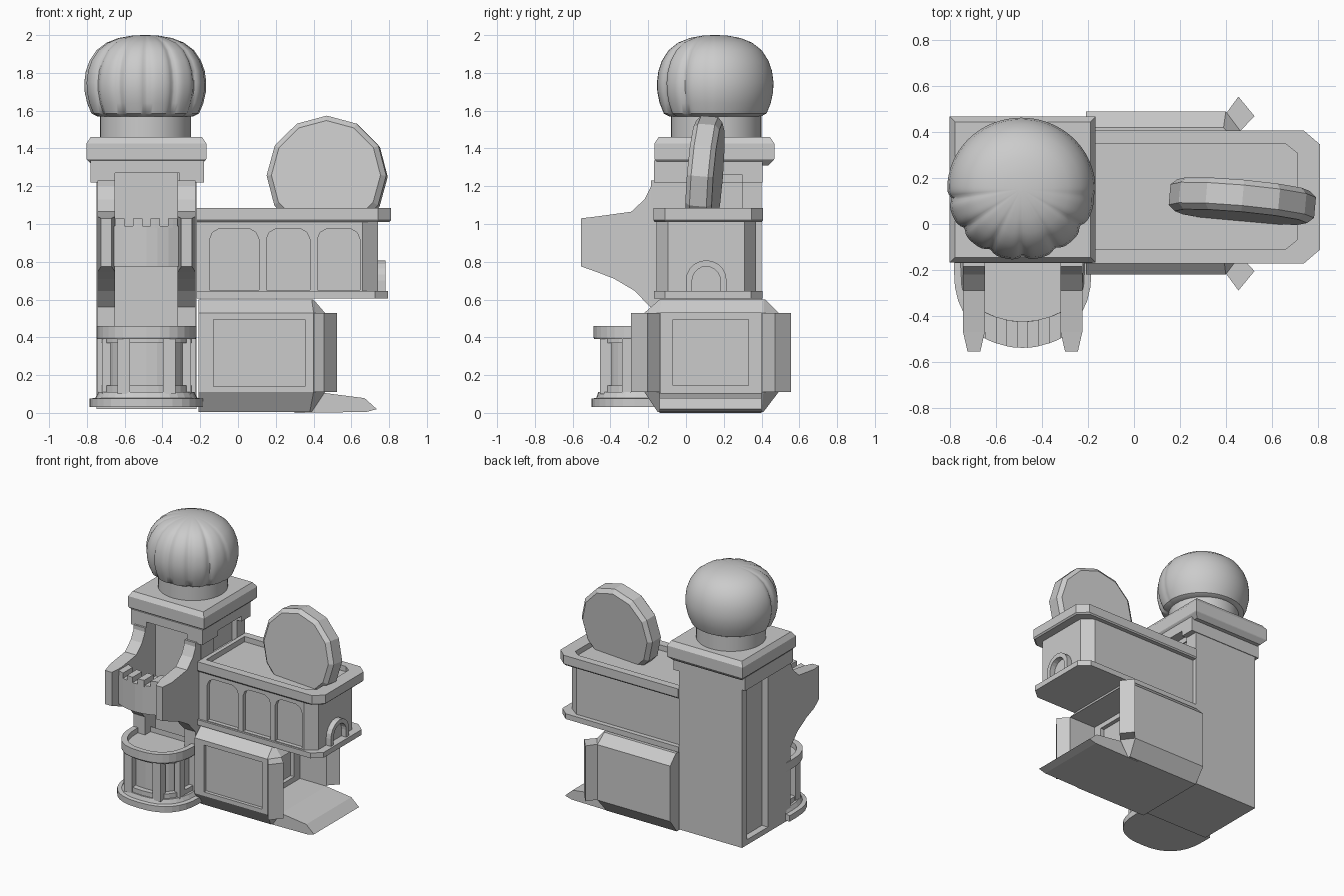
import bpy, bmesh, math
from math import sin, cos, pi

if "Cube" in bpy.data.objects:
    bpy.data.objects.remove(bpy.data.objects["Cube"])


def loft(name, rings, smooth=False):
    """Skin a stack of equal-length point rings and cap both ends."""
    bm = bmesh.new()
    vs = [[bm.verts.new(p) for p in r] for r in rings]
    n = len(rings[0])
    for a, b in zip(vs, vs[1:]):
        for i in range(n):
            j = (i + 1) % n
            bm.faces.new((a[i], a[j], b[j], b[i]))
    bm.faces.new(vs[0])
    bm.faces.new(vs[-1])
    bmesh.ops.recalc_face_normals(bm, faces=bm.faces)
    me = bpy.data.meshes.new(name)
    bm.to_mesh(me)
    bm.free()
    ob = bpy.data.objects.new(name, me)
    bpy.context.collection.objects.link(ob)
    bpy.ops.object.select_all(action='DESELECT')
    bpy.context.view_layer.objects.active = ob
    ob.select_set(True)
    if smooth:
        bpy.ops.object.shade_smooth_by_angle(angle=math.radians(40))
    return ob


def flat(pts, z):
    return [(x, y, z) for x, y in pts]


def prism(name, pts, a, b, axis='z'):
    put = {'z': lambda p, t: (p[0], p[1], t),
           'y': lambda p, t: (p[0], t, p[1]),
           'x': lambda p, t: (t, p[0], p[1])}[axis]
    return loft(name, [[put(p, t) for p in pts] for t in (a, b)])


def rect(x0, x1, y0, y1):
    return [(x0, y0), (x1, y0), (x1, y1), (x0, y1)]


def box(name, x0, x1, y0, y1, z0, z1):
    return prism(name, rect(x0, x1, y0, y1), z0, z1)


def cut(ob, cutter):
    m = ob.modifiers.new("recess", 'BOOLEAN')
    m.operation, m.object, m.solver = 'DIFFERENCE', cutter, 'EXACT'
    bpy.context.view_layer.objects.active = ob
    bpy.ops.object.modifier_apply(modifier=m.name)
    bpy.data.objects.remove(cutter)


def end_cham(x0, x1, y0, y1, cx, cy):
    """Rectangle with its two +x corners chamfered."""
    return [(x0, y0), (x1 - cx, y0), (x1, y0 + cy),
            (x1, y1 - cy), (x1 - cx, y1), (x0, y1)]


TX, TY = -0.485, 0.15  # tower axis

# ---- Tower shaft and header
shaft = box("tower_shaft", -0.75, -0.22, -0.13, 0.40, 0.02, 1.33)
cut(shaft, box("c", -0.80, -0.70, 0.09, 0.34, 0.06, 1.25))
cut(shaft, box("c", -0.65, -0.32, -0.20, -0.06, 0.40, 1.27))
cut(shaft, box("c", -0.26, -0.10, 0.02, 0.30, 1.06, 1.26))
for i, x in enumerate((-0.78, -0.32)):
    box(f"tower_header_{i}", x, x + 0.14, -0.17, 0.41, 1.22, 1.33) if i == 0 else None
header = box("tower_header", -0.78, -0.18, -0.17, 0.405, 1.22, 1.335)
cut(header, box("c", -0.65, -0.31, -0.30, -0.06, 1.10, 1.27))
bpy.data.objects.remove(bpy.data.objects["tower_header_0"])
cut(header, box("c", -0.25, -0.10, 0.02, 0.30, 1.10, 1.26))
for i, x in enumerate((-0.745, -0.32)):
    box(f"front_pilaster_{i}", x, x + 0.095, -0.185, -0.12, 0.03, 1.23)

# ---- Tower cap, neck and pleated dome
loft("tower_cap", [flat(rect(TX - a, TX + a, TY - a, TY + a), z) for a, z in
                   ((0.285, 1.31), (0.315, 1.34), (0.318, 1.345), (0.318, 1.425), (0.295, 1.46))])


def circle(r, n, cx, cy):
    return [(cx + r * cos(2 * pi * i / n), cy + r * sin(2 * pi * i / n)) for i in range(n)]


loft("dome_neck", [flat(circle(0.24, 40, -0.49, TY + 0.01), z) for z in (1.45, 1.60)], True)

dome = [(0.255, 1.57), (0.285, 1.585), (0.308, 1.64), (0.321, 1.70), (0.323, 1.75), (0.315, 1.81),
        (0.295, 1.865), (0.258, 1.92), (0.205, 1.96), (0.14, 1.985), (0.07, 1.997), (0.015, 2.0)]
rings = []
for r, z in dome:
    ring = []
    for i in range(144):
        a = 2 * pi * i / 144
        front = min(1, max(0, -sin(a + 0.1) * 2.5 + 0.3))
        groove = (1 - abs(sin(6.5 * (a + 0.1)))) ** 2 * front
        rr = r * (1 - 0.065 * groove)
        ring.append((-0.491 + rr * cos(a), TY + 0.003 + 0.96 * rr * sin(a), z))
    rings.append(ring)
loft("pleated_dome", rings, True)

# ---- Balcony brackets with narrowed front ends
bracket = [(-0.12, 1.22), (-0.18, 1.21), (-0.22, 1.13), (-0.29, 1.065), (-0.47, 1.04), (-0.555, 1.03),
           (-0.555, 0.775), (-0.47, 0.745), (-0.38, 0.71), (-0.27, 0.645), (-0.19, 0.56), (-0.12, 0.55)]
for i, x in enumerate((-0.6975, -0.2725)):
    s = [[(x + d * (0.028 if y < -0.5 else 0.0475), y, z) for y, z in bracket] for d in (-1, 1)]
    loft(f"balcony_bracket_{i}", s)


# ---- Curved balcony wall, merlons and floor
def arc(x0, x1, n=6, thick=0.115):
    xs = [x0 + (x1 - x0) * i / n for i in range(n + 1)]
    f = [(x, -0.54 + 1.5 * (x - TX) ** 2) for x in xs]
    return f + [(x, y + thick) for x, y in reversed(f)]


prism("balcony_wall", arc(-0.66, -0.31), 0.80, 0.99)
prism("balcony_lip", arc(-0.66, -0.31, 6, 0.10), 0.775, 0.81)
box("balcony_floor", -0.66, -0.31, -0.45, -0.06, 0.78, 0.82)
for i in range(4):
    x = -0.65 + i * 0.0933
    prism(f"merlon_{i}", arc(x, x + 0.05, 2), 0.98, 1.03)


# ---- Rounded bay at the foot of the tower
def bay(rx, yf, yb=-0.12, n=16):
    cy = -0.19
    pts = []
    for i in range(n + 1):
        a = pi + pi * i / n
        c, s = cos(a), sin(a)
        pts.append((TX + rx * math.copysign(abs(c) ** 0.8, c), cy - (cy - yf) * abs(s) ** 0.8))
    return [(TX - rx, yb)] + pts + [(TX + rx, yb)]


loft("bay_base", [flat(bay(r, y), z) for r, y, z in
                  ((0.30, -0.50, 0.03), (0.30, -0.50, 0.075), (0.27, -0.475, 0.08), (0.255, -0.465, 0.11))])
prism("bay_core", bay(0.205, -0.415), 0.08, 0.41)
prism("bay_sill", bay(0.238, -0.455), 0.09, 0.145)
prism("bay_lintel", bay(0.238, -0.455), 0.37, 0.40)
loft("bay_parapet", [flat(bay(r, y), z) for r, y, z in
                     ((0.262, -0.485, 0.39), (0.265, -0.49, 0.40), (0.265, -0.49, 0.46),
                      (0.225, -0.45, 0.46), (0.225, -0.45, 0.42))])
for s in (-1, 1):
    for k, (dx, y, w) in enumerate(((0.12, -0.425, 0.033), (0.213, -0.31, 0.022))):
        box(f"bay_column_{k}_{s}", TX + s * dx - w, TX + s * dx + w, y - 0.03, y + 0.03, 0.10, 0.39)

# ---- Lower shop block with bevelled top and bottom, recessed panel and side niche
lower = loft("lower_block", [flat(end_cham(-0.21, *v), z) for v, z in (
    ((0.39, -0.15, 0.41, 0.01, 0.01), 0.005), ((0.46, -0.22, 0.49, 0.06, 0.08), 0.11),
    ((0.46, -0.22, 0.49, 0.06, 0.08), 0.53), ((0.40, -0.14, 0.42, 0.01, 0.01), 0.60))])
cut(lower, box("c", -0.13, 0.355, -0.30, -0.195, 0.14, 0.495))
cut(lower, box("c", 0.24, 0.60, -0.135, 0.40, 0.105, 0.53))
cut(lower, box("c", 0.21, 0.30, -0.07, 0.33, 0.145, 0.495))
post = [(0.40, -0.215), (0.455, -0.29), (0.525, -0.205), (0.46, -0.137)]
prism("niche_post_front", post, 0.11, 0.53)
prism("niche_post_back", [(x, 0.265 - y) for x, y in post], 0.11, 0.53)
prism("entrance_ramp", [(0.3, 0.0), (0.68, 0.005), (0.735, 0.02), (0.67, 0.078), (0.46, 0.105), (0.3, 0.105)],
      -0.14, 0.40, 'y')

# ---- Upper floor: slab, walls with arched windows, roof with sunken deck
prism("upper_floor_slab", end_cham(-0.22, 0.795, -0.17, 0.405, 0.07, 0.06), 0.605, 0.645)
walls = prism("upper_walls", end_cham(-0.22, 0.74, -0.155, 0.37, 0.08, 0.06), 0.63, 1.03)
for x0, x1 in ((-0.15, 0.11), (0.15, 0.38), (0.42, 0.645)):
    win = [(x0, 0.65), (x1, 0.65), (x1, 0.92), (x1 - 0.015, 0.955), (x1 - 0.05, 0.975),
           (x0 + 0.05, 0.975), (x0 + 0.015, 0.955), (x0, 0.92)]
    cut(walls, prism("c", win, -0.25, -0.125, 'y'))
loft("upper_roof", [flat(end_cham(*v), z) for v, z in (
    ((-0.22, 0.80, -0.165, 0.40, 0.07, 0.06), 1.01), ((-0.22, 0.81, -0.172, 0.407, 0.07, 0.06), 1.02),
    ((-0.22, 0.81, -0.172, 0.407, 0.07, 0.06), 1.085), ((-0.19, 0.71, -0.11, 0.35, 0.05, 0.04), 1.085),
    ((-0.19, 0.71, -0.11, 0.35, 0.05, 0.04), 1.045))])


# ---- Arched door surround on the end wall
def arch(r):
    return [(0.107 - r, 0.64)] + [(0.107 - r * cos(pi * i / 10), 0.70 + r * sin(pi * i / 10))
                                  for i in range(11)] + [(0.107 + r, 0.64)]


prism("door_arch", arch(0.108) + arch(0.075)[::-1], 0.72, 0.78, 'x')

# ---- Upright faceted disc on the roof, slightly turned and leaning
disc = loft("roof_disc", [[(r * sin(2 * pi * i / 12), y, r * cos(2 * pi * i / 12)) for i in range(12)]
                          for r, y in ((0.29, -0.07), (0.318, -0.045), (0.318, 0.045), (0.29, 0.07))])
disc.location = (0.472, 0.10, 1.253)
disc.rotation_euler = (-0.08, 0, -0.09)
